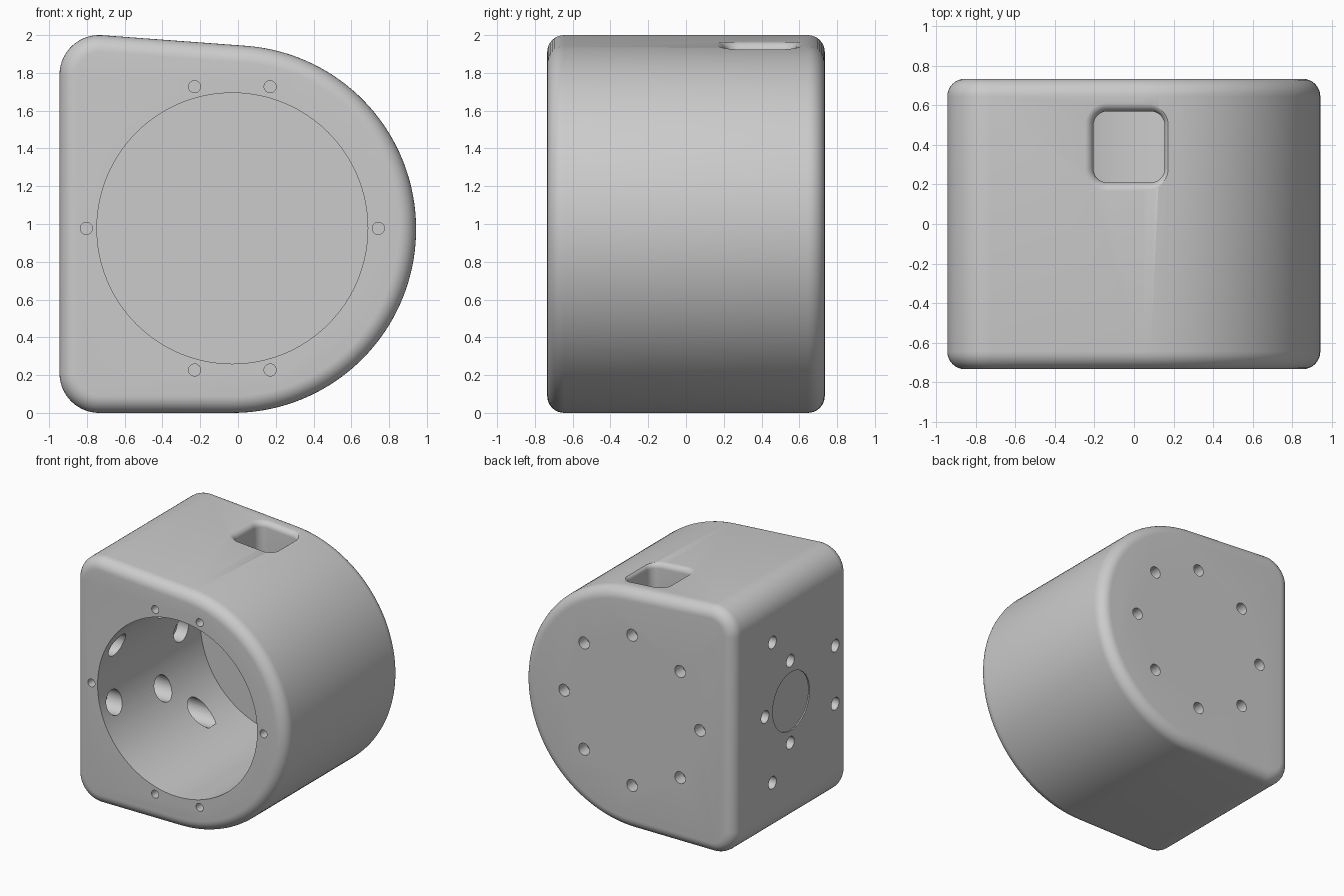
import bpy, bmesh, math
from mathutils import Vector, Matrix

cube = bpy.data.objects.get("Cube")
if cube:
    bpy.data.objects.remove(cube, do_unlink=True)

grey = bpy.data.materials.new("plain_grey")
grey.use_nodes = True
grey.diffuse_color = (0.6, 0.6, 0.6, 1)
grey.node_tree.nodes["Principled BSDF"].inputs["Base Color"].default_value = (0.6, 0.6, 0.6, 1)

HALF = 0.735                       # half depth of the housing
SIDE = -0.945                      # flat mounting side
TILT = math.radians(4.25)          # slope of the top
BORE = (-0.03, 0.977)              # cavity axis


def make_object(name, bm):
    bmesh.ops.recalc_face_normals(bm, faces=bm.faces)
    mesh = bpy.data.meshes.new(name)
    bm.to_mesh(mesh)
    bm.free()
    mesh.materials.append(grey)
    ob = bpy.data.objects.new(name, mesh)
    bpy.context.collection.objects.link(ob)
    return ob


def loft(name, rings):
    bm = bmesh.new()
    loops = [[bm.verts.new(p) for p in ring] for ring in rings]
    n = len(loops[0])
    for a, b in zip(loops, loops[1:]):
        for i in range(n):
            j = (i + 1) % n
            bm.faces.new((a[i], a[j], b[j], b[i]))
    bm.faces.new(loops[0])
    bm.faces.new(loops[-1])
    return make_object(name, bm)


def arc(cx, cy, r, start, end, steps):
    angles = [start + (end - start) * i / steps for i in range(steps + 1)]
    return [(cx + r * math.cos(a), cy + r * math.sin(a)) for a in angles]


def cut(target, cutter):
    mod = target.modifiers.new("cut", 'BOOLEAN')
    mod.operation = 'DIFFERENCE'
    mod.solver = 'EXACT'
    mod.object = cutter
    bpy.context.view_layer.objects.active = target
    bpy.ops.object.modifier_apply(modifier=mod.name)
    bpy.data.objects.remove(cutter, do_unlink=True)


def drill(target, start, end, radius, sides=32):
    """Cut a round hole running from start to end."""
    start, end = Vector(start), Vector(end)
    axis = end - start
    turn = axis.to_track_quat('Z', 'Y').to_matrix().to_4x4()
    bm = bmesh.new()
    bmesh.ops.create_cone(bm, cap_ends=True, segments=sides, radius1=radius, radius2=radius,
                          depth=axis.length, matrix=Matrix.Translation((start + end) / 2) @ turn)
    cut(target, make_object("hole_cutter", bm))


# Housing: D-shaped outline with rounded front and back rims
def outline(inset, y):
    big, small = 0.973 - inset, 0.21 - inset
    pts = arc(-0.03, 0.973, big, -math.pi / 2, math.pi / 2 - TILT, 72)
    pts += arc(-0.735, 1.79, small, math.pi / 2 - TILT, math.pi, 14)
    pts += arc(-0.735, 0.21, small, math.pi, math.pi * 1.5, 14)
    return [(x, y, z) for x, z in pts]


RIM, STEPS = 0.09, 8
rim = [(RIM * (1 - math.sin(a)), HALF - RIM + RIM * math.cos(a))
       for a in (math.pi / 2 * i / STEPS for i in range(STEPS + 1))]
rings = [outline(inset, -y) for inset, y in rim]
rings += [outline(inset, y) for inset, y in reversed(rim)]
housing = loft("housing", rings)

# Main cavity, open at the front
drill(housing, (BORE[0], -1, BORE[1]), (BORE[0], 0.585, BORE[1]), 0.717, 128)


# Square top opening with a rounded lip, running into the cavity
def square_ring(grow, height, slope):
    cx, cy, half, r = -0.025, 0.39, 0.18, 0.07
    pts = []
    for k, (sx, sy) in enumerate(((1, 1), (-1, 1), (-1, -1), (1, -1))):
        a = k * math.pi / 2
        pts += arc(cx + sx * (half - r), cy + sy * (half - r), r + grow, a, a + math.pi / 2, 8)
    return [(x, y, height - slope * x) for x, y in pts]


LIP, slope = 0.045, math.tan(TILT)
top = 1.9465
rings = [square_ring(0, 1.2, 0)]
for i in range(9):
    a = math.pi / 2 * i / 8
    rings.append(square_ring(LIP * (1 - math.cos(a)), top - LIP + LIP * math.sin(a), slope))
rings.append(square_ring(LIP, 2.2, slope))
cut(housing, loft("opening_cutter", rings))

# Blind screw holes around the front mouth
for x, z in ((-0.2, 0.75), (0.2, 0.75), (-0.773, 0), (0.773, 0), (-0.2, -0.75), (0.2, -0.75)):
    x, z = BORE[0] + x, BORE[1] + z
    drill(housing, (x, -1, z), (x, -HALF + 0.2, z), 0.032)

# Ring of blind holes in the back
for k in range(8):
    a = k * math.pi / 4
    x, z = BORE[0] + 0.61 * math.cos(a), BORE[1] + 0.61 * math.sin(a)
    drill(housing, (x, 1, z), (x, HALF - 0.1, z), 0.048)

# Mounting holes in the flat side, counterbored from inside the cavity
for y, z in ((0.24, 0.57), (0.24, -0.57), (-0.565, 0.236), (-0.565, -0.236),
             (0.01, 0.333), (0.01, -0.333), (0.335, 0)):
    z += 1.015
    drill(housing, (-1.1, y, z), (-0.4, y, z), 0.05)
    drill(housing, (SIDE + 0.1, y, z), (-0.4, y, z), 0.095)

# Shallow round recess in the flat side
drill(housing, (-1.1, 0, 1.015), (SIDE + 0.01, 0, 1.015), 0.237, 64)

bpy.ops.object.select_all(action='DESELECT')
housing.select_set(True)
bpy.context.view_layer.objects.active = housing
bpy.ops.object.shade_smooth_by_angle(angle=math.radians(30))
